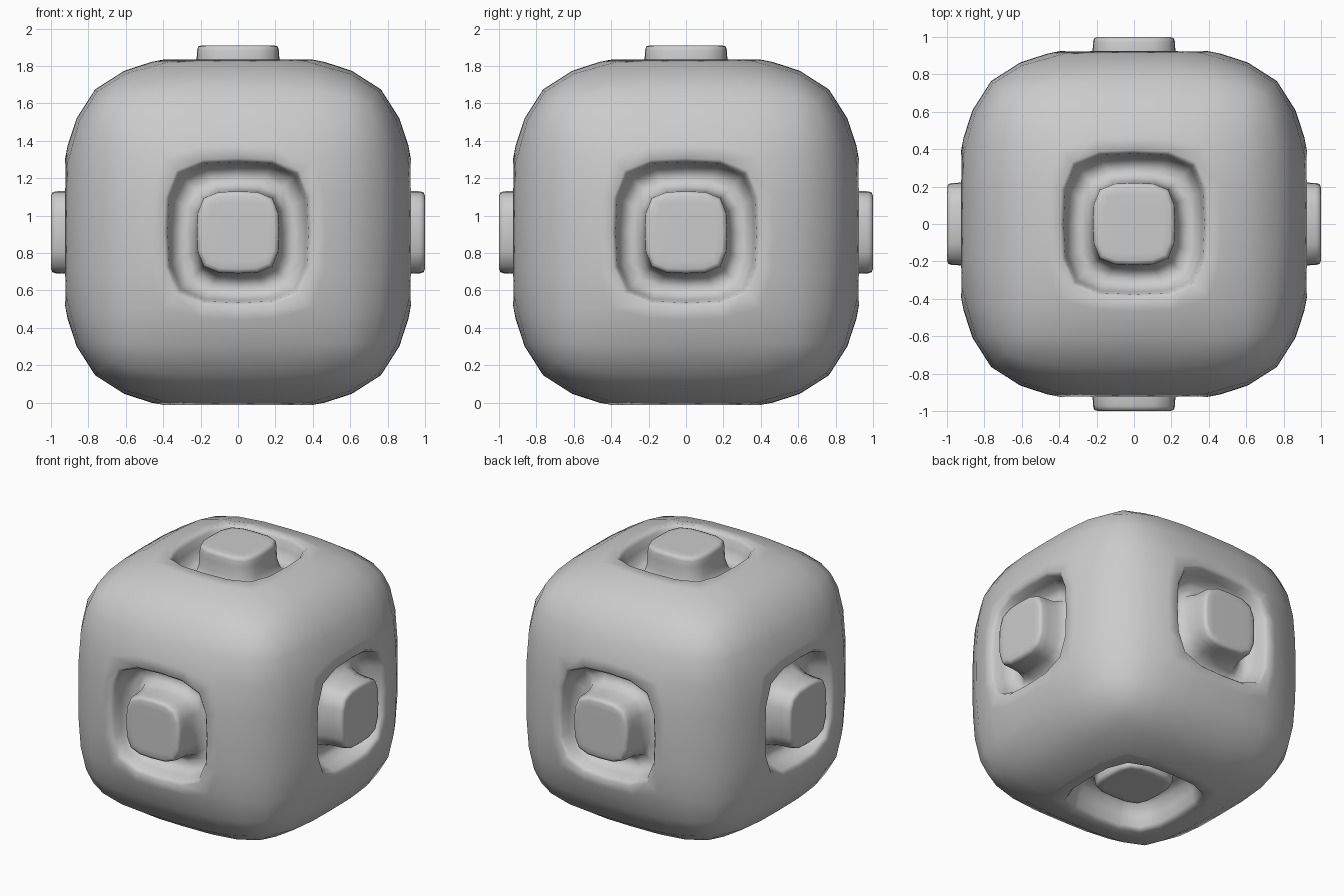
import bpy, bmesh
from mathutils import Vector

if "Cube" in bpy.data.objects:
    bpy.data.objects.remove(bpy.data.objects["Cube"])

C = 0.93          # half size of the control cage
RIM = 0.40        # half size of the ring around each recess
CENTRE_Z = 0.911

OFFSETS = [(-1, -1), (0, -1), (1, -1), (1, 0), (1, 1), (0, 1), (-1, 1), (-1, 0)]


def build_recess(bm, axis, sign, floor, top):
    """Concentric square rings: rim, groove, then the raised knob."""
    def point(u, v, h):
        p = Vector((0, 0, 0))
        p[axis] = sign * h
        p[(axis + 1) % 3] = u
        p[(axis + 2) % 3] = v
        return bm.verts.new(p)

    profile = [(RIM, C), (0.375, C), (0.358, floor), (0.226, floor),
               (0.22, top - 0.045), (0.22, top), (0.18, top)]
    rings = [[point(u * r, v * r, h) for u, v in OFFSETS] for r, h in profile]
    for a, b in zip(rings, rings[1:]):
        for i in range(8):
            j = (i + 1) % 8
            bm.faces.new((a[i], a[j], b[j], b[i]))
    mid, last = point(0, 0, top), rings[-1]
    for i in range(0, 8, 2):
        bm.faces.new((last[i], last[(i + 1) % 8], mid, last[i - 1]))


bm = bmesh.new()

# Body: cube with a 4 x 4 grid per side
bmesh.ops.create_cube(bm, size=2 * C)
bmesh.ops.subdivide_edges(bm, edges=bm.edges[:], cuts=3, use_grid_fill=True)

# Open the middle of every side
inner = [f for f in bm.faces
         if sum(abs(x) < C * 0.3 for x in f.calc_center_median()) == 2]
bmesh.ops.delete(bm, geom=inner, context='FACES')

# Round the edges and corners, tighten the openings
for v in bm.verts:
    outer = [i for i in range(3) if abs(v.co[i]) > C * 0.99]
    if len(outer) == 1:
        for i in range(3):
            if i not in outer:
                v.co[i] *= RIM / (C / 2)
    else:
        k = 0.875 if len(outer) == 2 else 0.778
        for i in outer:
            v.co[i] *= k

# Recess and knob on every side; the bottom knob stays sunken
for axis in range(3):
    for sign in (-1, 1):
        sunk = axis == 2 and sign < 0
        build_recess(bm, axis, sign, 0.72 if sunk else 0.75, 0.83 if sunk else 1.0)

bmesh.ops.remove_doubles(bm, verts=bm.verts[:], dist=0.0005)
bmesh.ops.recalc_face_normals(bm, faces=bm.faces[:])
bmesh.ops.translate(bm, verts=bm.verts[:], vec=(0, 0, CENTRE_Z))

mesh = bpy.data.meshes.new("knobbed_cube")
bm.to_mesh(mesh)
bm.free()
for p in mesh.polygons:
    p.use_smooth = True
obj = bpy.data.objects.new("knobbed_cube", mesh)
bpy.context.collection.objects.link(obj)

sub = obj.modifiers.new("smooth", 'SUBSURF')
sub.levels = sub.render_levels = 1
